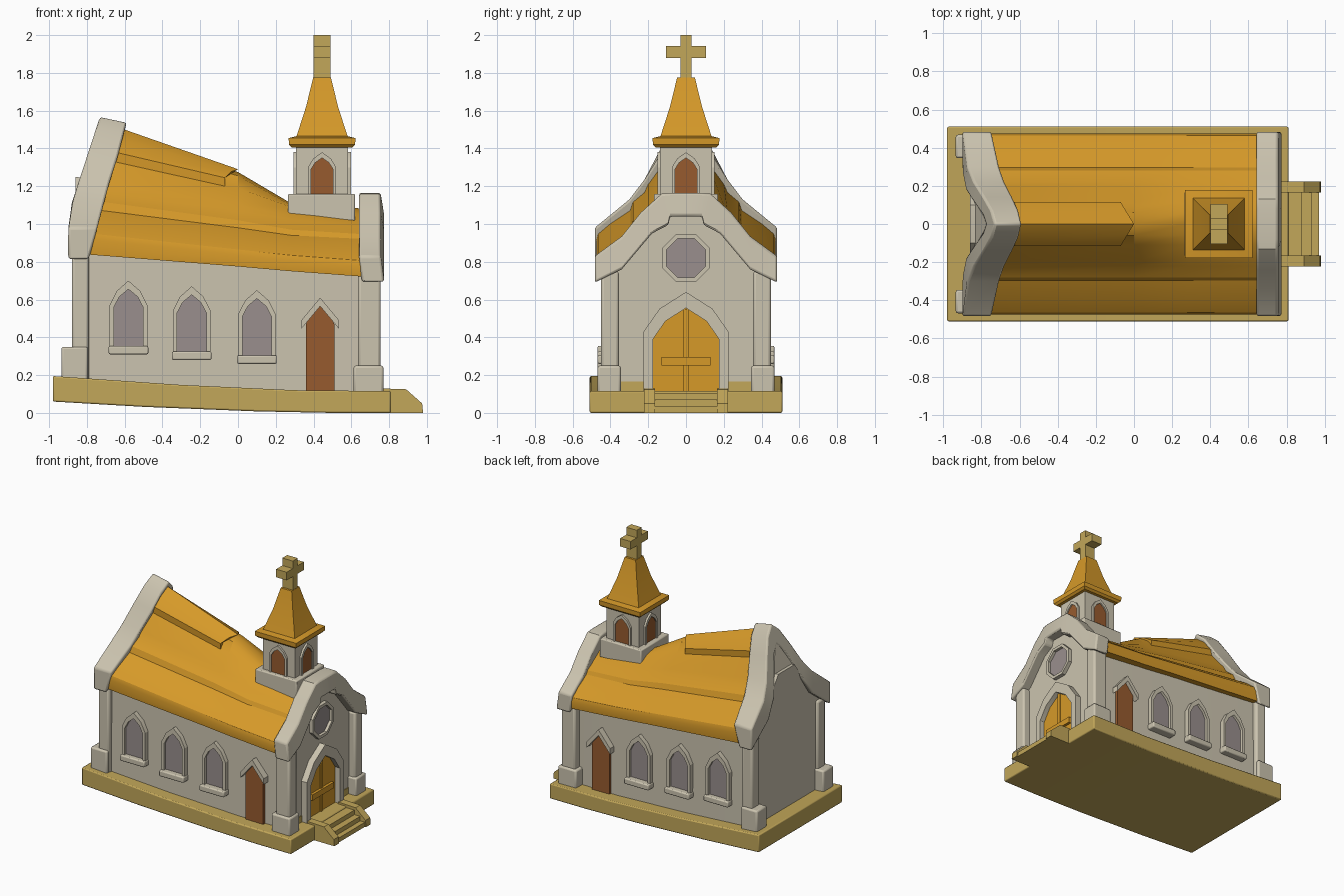
import bpy, bmesh, math

if "Cube" in bpy.data.objects:
    bpy.data.objects.remove(bpy.data.objects["Cube"])


def mat(name, r, g, b):
    m = bpy.data.materials.new(name)
    m.diffuse_color = (r, g, b, 1)
    m.use_nodes = True
    m.node_tree.nodes["Principled BSDF"].inputs["Base Color"].default_value = m.diffuse_color
    return m


PLASTER = mat("plaster", 0.60, 0.55, 0.43)
ORANGE = mat("orange_tile", 0.67, 0.32, 0.022)
STONE = mat("tan_stone", 0.54, 0.385, 0.10)
WOOD = mat("brown_wood", 0.31, 0.105, 0.028)
GLASS = mat("grey_glass", 0.32, 0.275, 0.27)


def loft(name, rings, material, cyclic=False, bevel=0):
    """Skin a list of equal-length rings of points."""
    bm = bmesh.new()
    vs = [[bm.verts.new(p) for p in r] for r in rings]
    n = len(rings[0])
    for i in range(len(vs) if cyclic else len(vs) - 1):
        a, b = vs[i], vs[(i + 1) % len(vs)]
        for j in range(n):
            k = (j + 1) % n
            bm.faces.new((a[j], a[k], b[k], b[j]))
    if not cyclic:
        bm.faces.new(vs[0])
        bm.faces.new(vs[-1][::-1])
    bmesh.ops.recalc_face_normals(bm, faces=bm.faces)
    me = bpy.data.meshes.new(name)
    bm.to_mesh(me)
    bm.free()
    me.materials.append(material)
    ob = bpy.data.objects.new(name, me)
    bpy.context.collection.objects.link(ob)
    if bevel:
        mod = ob.modifiers.new("bevel", 'BEVEL')
        mod.width, mod.segments, mod.limit_method = bevel, 2, 'ANGLE'
        mod.angle_limit = math.radians(40)
    return ob


def at(axis, u, v, d):
    return (d, u, v) if axis == 'x' else (u, d, v)


def prism(name, pts, axis, a, b, material, bevel=0):
    return loft(name, [[at(axis, u, v, d) for u, v in pts] for d in (a, b)], material, bevel=bevel)


def box(name, x0, x1, y0, y1, z0, z1, material, bevel=0):
    return prism(name, [(x0, z0), (x1, z0), (x1, z1), (x0, z1)], 'y', y0, y1, material, bevel)


def band(name, outer, inner, axis, a, b, material, cyclic=True):
    """Frame between two outlines."""
    return loft(name, [[at(axis, *o, a), at(axis, *o, b), at(axis, *i, b), at(axis, *i, a)]
                       for o, i in zip(outer, inner)], material, cyclic)


def arch(c, w, z0, zs, zt):
    m = zs + 0.58 * (zt - zs)
    return [(c - w, z0), (c - w, zs), (c - .62 * w, m), (c, zt), (c + .62 * w, m), (c + w, zs), (c + w, z0)]


def both(half):
    """Mirror a half profile that starts on the centre line."""
    return [(-y, z) for y, z in half[:0:-1]] + half


# Curved plinth
prism("plinth", [(-.98, .06), (-.5, .032), (.1, .008), (.5, 0), (.81, 0), (.81, .115), (.3, .12),
                 (-.3, .148), (-.98, .195)], 'y', -.51, .51, STONE, .008)

# Entrance steps with cheeks
for s in (-1, 1):
    prism("step_cheek", [(.74, 0), (.98, 0), (.975, .05), (.89, .125), (.74, .13)], 'y',
          s * .165, s * .222, STONE)
for x, z in ((.88, .105), (.93, .07), (.97, .035)):
    box("step", .75, x, -.17, .17, 0, z, STONE)


# Leaning back gable: x of its back and front sides by height
def lean_back(z):
    return -.90 + max(0, z - 1.05) * .17 / .52


def lean_front(z):
    return -.79 + max(0, z - .81) * .2 / .75


# Walls, with a leaning tip on the back gable
back = [(0, 1.25), (.10, 1.25), (.27, 1.01), (.41, .88), (.42, .13)]
front = [(0, 1.06), (.09, 1.05), (.18, .97), (.39, .78), (.39, .10)]
loft("walls", [[(-.86, y, z) for y, z in both(back)],
               [(.3, y, z) for y, z in both([(y + .015 * (y > .3), z) for y, z in front])],
               [(.70, y, z) for y, z in both(front)]], PLASTER)
loft("back_gable_tip", [[(-.835 + d, -.12, 1.23), (-.835 + d, .12, 1.23), (-.765 + d, 0, 1.45)]
                        for d in (0, .08)], PLASTER)
for s in (-1, 1):
    box("wall_foot", .69, .705, s * .22, s * .35, .10, .165, STONE)

# Roof: rows of (y, heights at back, middle, tower, front)
rows = [(0, 1.49, 1.275, 1.11, 1.08), (.06, 1.44, 1.255, 1.10, 1.07), (.11, 1.34, 1.19, 1.09, 1.05),
        (.20, 1.215, 1.10, 1.04, .99), (.22, 1.17, 1.07, 1.025, .975), (.28, 1.12, 1.02, .97, .945),
        (.295, 1.075, .98, .94, .92), (.40, 1.005, .92, .885, .86), (.465, .95, .865, .835, .805),
        (.474, .92, .835, .805, .775), (.468, .84, .775, .75, .72), (.38, .86, .79, .76, .73)]
stations = []
for k, x in enumerate((None, 0, .28, .68)):
    half = [(r[0], r[k + 1]) for r in rows]
    stations.append([(lean_front(z) - .03 if x is None else x, y, z) for y, z in both(half)])
loft("roof", stations, ORANGE)

# Raised ridge cap with a clipped end
loft("ridge_cap", [[(x + d * abs(y) / .115, y, z) for y, z in both(p)] for x, d, p in (
    (-.63, -.04, [(0, 1.51), (.06, 1.465), (.115, 1.385), (.112, 1.29)]),
    (0, -.07, [(0, 1.29), (.06, 1.278), (.115, 1.245), (.112, 1.16)]))], ORANGE)

# Back gable trim, leaning forward
outer = both([(0, 1.57), (.07, 1.51), (.14, 1.39), (.22, 1.235), (.30, 1.13), (.483, .98)])
inner = both([(0, 1.42), (.05, 1.37), (.11, 1.24), (.18, 1.10), (.27, .97), (.483, .81)])
loft("back_gable_trim", [[(lean_back(o[1]), *o), (lean_front(o[1]), o[0], o[1] - .03 * (o[1] > 1.3)),
                          (lean_front(i[1]), *i), (lean_back(i[1]), *i)]
                         for o, i in zip(outer, inner)], PLASTER, bevel=.012)

# Front gable trim with a notch at the top of its inner edge
outer = both([(0, 1.165), (.08, 1.165), (.13, 1.16), (.24, 1.06), (.34, .935), (.483, .83)])
inner = both([(0, 1.04), (.085, 1.04), (.093, .995), (.18, .95), (.34, .76), (.483, .69)])
loft("front_gable_trim", [[(.64, *o), (.755, *o), (.775, *i), (.655, *i)]
                          for o, i in zip(outer, inner)], PLASTER, bevel=.012)

# Corner pillars with footing blocks
for s in (-1, 1):
    box("front_pillar", .635, .755, s * .355, s * .45, .11, .75, PLASTER, .015)
    box("front_footing", .612, .77, s * .345, s * .468, .10, .25, PLASTER, .012)
    box("back_pillar", -.88, -.79, s * .355, s * .45, .16, .87, PLASTER, .015)
    box("back_footing", -.935, -.795, s * .345, s * .468, .15, .35, PLASTER, .012)

# Side windows and side doors
for s in (-1, 1):
    for c, z, y in ((-.58, .31, .418), (-.245, .28, .414), (.10, .26, .41)):
        prism("window_glass", arch(c, .08, z + .03, z + .25, z + .35), 'y', s * (y + .001), s * (y + .01), GLASS)
        band("window_frame", arch(c, .1, z + .03, z + .26, z + .39), arch(c, .077, z + .03, z + .25, z + .345),
             'y', s * (y - .02), s * (y + .03), PLASTER)
        box("window_sill", c - .105, c + .105, s * (y - .02), s * .468, z, z + .045, PLASTER, .008)
    prism("side_door", arch(.435, .075, .11, .47, .575), 'y', s * .395, s * .42, WOOD)
    band("side_door_hood", [(.335, .49), (.435, .61), (.535, .49)], [(.335, .445), (.435, .565), (.535, .445)],
         'y', s * .39, s * .45, PLASTER, False)

# Front door, surround and cross bars
prism("front_door", arch(0, .18, .11, .39, .57), 'x', .69, .709, ORANGE)
band("front_door_surround", arch(0, .225, .11, .43, .64), arch(0, .175, .11, .39, .555), 'x', .68, .748, PLASTER)
box("door_bar", .70, .73, -.13, .13, .25, .295, ORANGE)
box("door_seam", .70, .718, -.012, .012, .115, .55, ORANGE)


# Octagonal window
def octagon(r):
    return [(r * math.cos(math.radians(22.5 + 45 * i)), .82 + r * math.sin(math.radians(22.5 + 45 * i)))
            for i in range(8)]


prism("round_window_glass", octagon(.12), 'x', .701, .708, GLASS)
band("round_window_frame", octagon(.137), octagon(.113), 'x', .68, .73, PLASTER)

# Bell tower
T = .445
box("tower_base", T - .18, T + .175, -.17, .17, 1.015, 1.16, PLASTER, .008)
box("tower_shaft", T - .137, T + .137, -.137, .137, 1.14, 1.42, PLASTER)
for s in (-1, 1):
    for axis, c, d in (('x', 0, T), ('y', T, 0)):
        prism("tower_opening", arch(c, .062, 1.16, 1.29, 1.355), axis, d + s * .138, d + s * .142, WOOD)
        band("tower_opening_frame", arch(c, .075, 1.16, 1.30, 1.38), arch(c, .058, 1.16, 1.29, 1.35),
             axis, d + s * .13, d + s * .152, PLASTER)

# Spire with flared eave
loft("spire", [[(T + a * h, b * h, z) for a, b in ((-1, -1), (1, -1), (1, 1), (-1, 1))]
               for z, h in ((1.405, .16), (1.42, .175), (1.455, .177), (1.465, .135), (1.62, .085), (1.775, .047))],
     ORANGE)

# Cross
cross = [(.03, 1.76), (.03, 1.88), (.105, 1.88), (.105, 1.942), (.03, 1.942), (.03, 2.0)]
prism("cross", cross + [(-y, z) for y, z in cross[::-1]], 'x', T - .045, T + .045, STONE)

# Smooth shading with sharp edges kept
for ob in bpy.context.collection.objects:
    ob.select_set(True)
    bpy.context.view_layer.objects.active = ob
bpy.ops.object.shade_smooth_by_angle(angle=math.radians(25))
